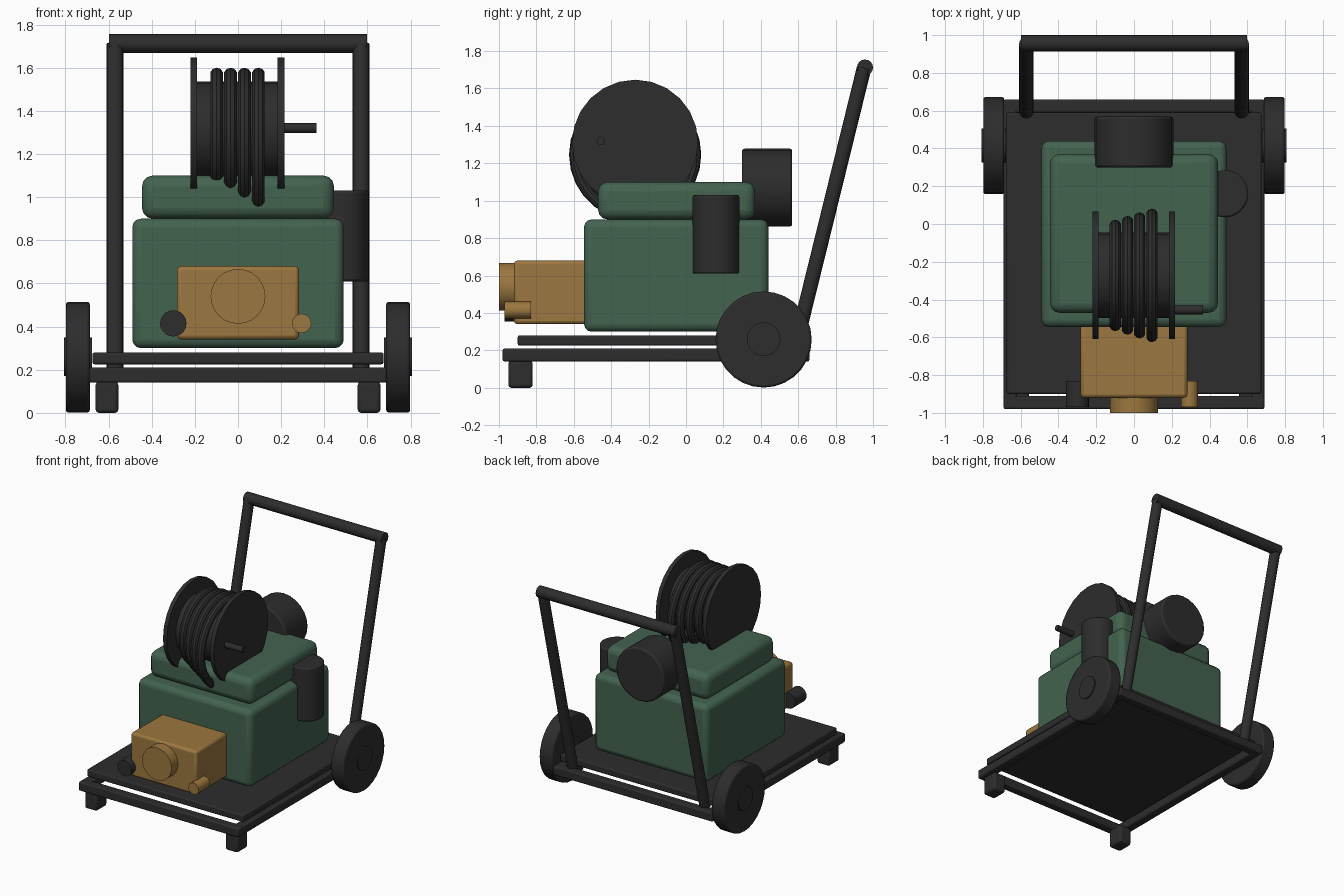
import bpy, math
from mathutils import Vector

if "Cube" in bpy.data.objects:
    bpy.data.objects.remove(bpy.data.objects["Cube"])


def material(name, r, g, b):
    m = bpy.data.materials.new(name)
    m.diffuse_color = (r, g, b, 1)
    m.use_nodes = True
    m.node_tree.nodes["Principled BSDF"].inputs["Base Color"].default_value = m.diffuse_color
    return m


BLACK = material("matte black", 0.026, 0.026, 0.026)
GREEN = material("machine green", 0.056, 0.125, 0.08)
BRASS = material("brass", 0.33, 0.185, 0.05)


def finish(name, mat, bevel=0, segments=2):
    ob = bpy.context.object
    ob.name = ob.data.name = name
    ob.data.materials.append(mat)
    if bevel:
        mod = ob.modifiers.new("rounded edges", "BEVEL")
        mod.width, mod.segments = bevel, segments
        mod.limit_method = "ANGLE"
        mod.angle_limit = math.radians(40)
    bpy.ops.object.shade_smooth_by_angle(angle=math.radians(35))
    return ob


def box(name, x, y, z, mat, bevel=0.01, segments=2):
    """Box from (min, max) pairs on each axis."""
    bpy.ops.mesh.primitive_cube_add(size=1, location=[sum(p) / 2 for p in (x, y, z)])
    bpy.context.object.scale = [p[1] - p[0] for p in (x, y, z)]
    bpy.ops.object.transform_apply(location=False, rotation=False, scale=True)
    return finish(name, mat, bevel, segments)


def rod(name, a, b, radius, mat, sides=24, bevel=0.0):
    """Cylinder running from point a to point b."""
    a, b = Vector(a), Vector(b)
    bpy.ops.mesh.primitive_cylinder_add(vertices=sides, radius=radius,
                                        depth=(b - a).length, location=(a + b) / 2)
    bpy.context.object.rotation_euler = (b - a).to_track_quat("Z", "Y").to_euler()
    return finish(name, mat, bevel)


# Base frame and deck
box("front_rail", (-0.69, 0.69), (-0.98, -0.91), (0.14, 0.21), BLACK)
box("rear_rail", (-0.69, 0.69), (0.59, 0.66), (0.14, 0.21), BLACK)
box("deck", (-0.675, 0.675), (-0.90, 0.59), (0.225, 0.28), BLACK)

# Side rails, feet, wheels and handle posts on both sides
for side, s in (("left", -1), ("right", 1)):
    def span(p, q):
        return tuple(sorted((s * p, s * q)))
    box("side_rail_" + side, span(0.62, 0.69), (-0.98, 0.66), (0.14, 0.21), BLACK)
    box("foot_" + side, span(0.555, 0.66), (-0.95, -0.82), (0, 0.145), BLACK, 0.015)
    rod("wheel_" + side, (s * 0.687, 0.415, 0.258), (s * 0.798, 0.415, 0.258),
        0.257, BLACK, 28, 0.012)
    rod("hub_" + side, (s * 0.677, 0.415, 0.26), (s * 0.807, 0.415, 0.26),
        0.09, BLACK, 20)
    rod("handle_post_" + side, (s * 0.57, 0.58, 0.20), (s * 0.57, 0.952, 1.71),
        0.039, BLACK, 16)
rod("handle_crossbar", (-0.597, 0.957, 1.712), (0.597, 0.957, 1.712), 0.043, BLACK, 16)

# Engine housing
box("housing", (-0.49, 0.49), (-0.545, 0.44), (0.30, 0.90), GREEN, 0.04, 3)
box("housing_lid", (-0.445, 0.445), (-0.47, 0.37), (0.90, 1.10), GREEN, 0.05, 3)

# Pump block with its round cap and two ports
box("pump_block", (-0.283, 0.283), (-0.92, -0.50), (0.34, 0.68), BRASS, 0.018)
rod("pump_cap", (0, -1.0, 0.54), (0, -0.90, 0.54), 0.127, BRASS, 24)
rod("pump_inlet", (-0.30, -0.97, 0.415), (-0.30, -0.83, 0.415), 0.061, BLACK, 20)
rod("pump_outlet", (0.295, -0.97, 0.415), (0.295, -0.83, 0.415), 0.045, BRASS, 16)

# Side muffler and rear air filter
rod("muffler", (0.48, 0.16, 0.61), (0.48, 0.16, 1.03), 0.125, BLACK, 24, 0.01)
rod("air_filter", (0, 0.30, 1.07), (0, 0.568, 1.07), 0.208, BLACK, 24, 0.012)

# Hose reel
RY, RZ = -0.272, 1.31
rod("reel_drum", (-0.20, RY, RZ), (0.20, RY, RZ), 0.226, BLACK, 24)
for side, x in (("left", -0.205), ("right", 0.2)):
    rod("reel_disc_" + side, (x - 0.016, RY, RZ), (x + 0.016, RY, RZ), 0.337, BLACK, 24)
rod("reel_crank", (0.2, -0.455, 1.32), (0.365, -0.455, 1.32), 0.023, BLACK, 12)

# Hose coils get larger and hang lower towards the crank side
for i in range(4):
    outer = 0.295 + 0.0195 * i
    bpy.ops.mesh.primitive_torus_add(
        location=(-0.099 + 0.0645 * i, RY, 1.60 - outer),
        rotation=(0, math.pi / 2, 0), major_segments=28, minor_segments=10,
        major_radius=outer - 0.031, minor_radius=0.031)
    finish("hose_coil_%d" % (i + 1), BLACK)
    bpy.ops.object.shade_smooth()
